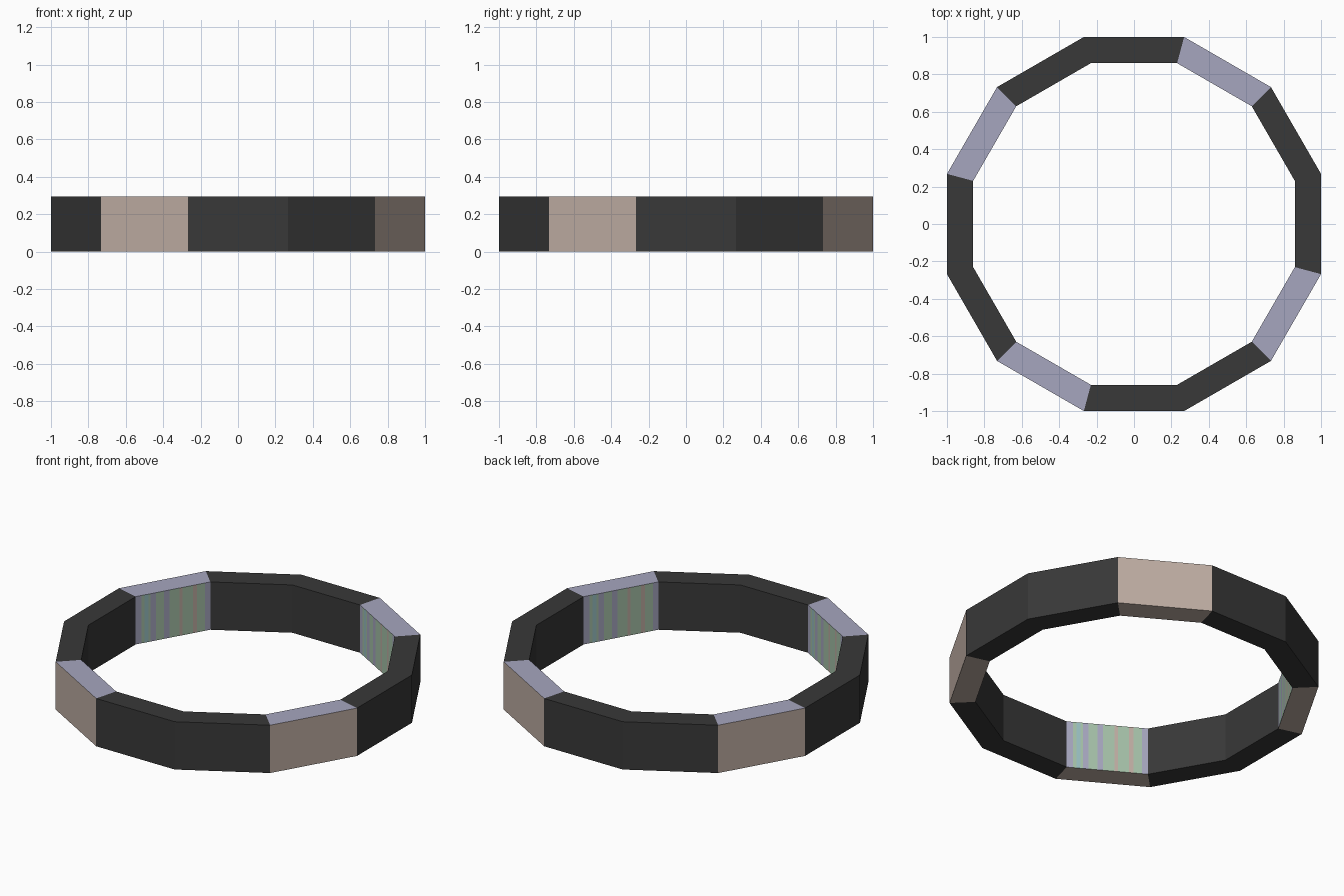
import bpy, bmesh, math
from mathutils import Vector

if "Cube" in bpy.data.objects:
    bpy.data.objects.remove(bpy.data.objects["Cube"])

SIDES, OUTER, INNER, HEIGHT = 12, 1.0, 0.86, 0.295   # radii are to flat middles


def material(name, rgb):
    m = bpy.data.materials.new(name)
    lin = [((c / 255 + 0.055) / 1.055) ** 2.4 for c in rgb]
    m.diffuse_color = (*lin, 1)
    m.use_nodes = True
    m.node_tree.nodes["Principled BSDF"].inputs["Base Color"].default_value = m.diffuse_color
    return m


materials = [material("charcoal", (56, 56, 56)),
             material("tan", (190, 173, 163)),
             material("lavender", (166, 166, 191)),
             material("pale green", (165, 193, 168)),
             material("pale teal", (152, 190, 192))]
DARK, TAN, LAVENDER, GREEN, TEAL = range(5)

# Inner face stripes of the light segments: (end fraction, colour)
STRIPES = [(0.08, LAVENDER), (0.12, GREEN), (0.17, TEAL), (0.20, GREEN),
           (0.27, LAVENDER), (0.38, GREEN), (0.45, LAVENDER), (0.59, GREEN),
           (0.63, TAN), (0.77, GREEN), (0.82, TAN), (0.93, GREEN), (1.0, LAVENDER)]


def corner(apothem, index):
    r = apothem / math.cos(math.pi / SIDES)
    a = (index + 0.5) * 2 * math.pi / SIDES
    return Vector((r * math.cos(a), r * math.sin(a), 0))


bm = bmesh.new()
up = Vector((0, 0, HEIGHT))


def face(points, colour):
    f = bm.faces.new([bm.verts.new(p) for p in points])
    f.material_index = colour


# Twelve straight segments; every third one is light
for i in range(SIDES):
    light = i % 3 == 2
    o0, o1 = corner(OUTER, i), corner(OUTER, i - 1)
    n0, n1 = corner(INNER, i), corner(INNER, i - 1)
    start = 0.0
    for end, stripe in (STRIPES if light else [(1.0, DARK)]):
        a, b = o0.lerp(o1, start), o0.lerp(o1, end)
        c, d = n0.lerp(n1, start), n0.lerp(n1, end)
        face([a, b, b + up, a + up], TAN if light else DARK)        # outside
        face([d, c, c + up, d + up], stripe)                        # inside
        face([a + up, b + up, d + up, c + up], LAVENDER if light else DARK)  # top
        face([b, a, c, d], TAN if light else DARK)                  # underside
        start = end

bmesh.ops.remove_doubles(bm, verts=bm.verts[:], dist=1e-5)
bmesh.ops.recalc_face_normals(bm, faces=bm.faces[:])
mesh = bpy.data.meshes.new("segmented_ring")
bm.to_mesh(mesh)
bm.free()
for m in materials:
    mesh.materials.append(m)
ring = bpy.data.objects.new("segmented_ring", mesh)
bpy.context.collection.objects.link(ring)
